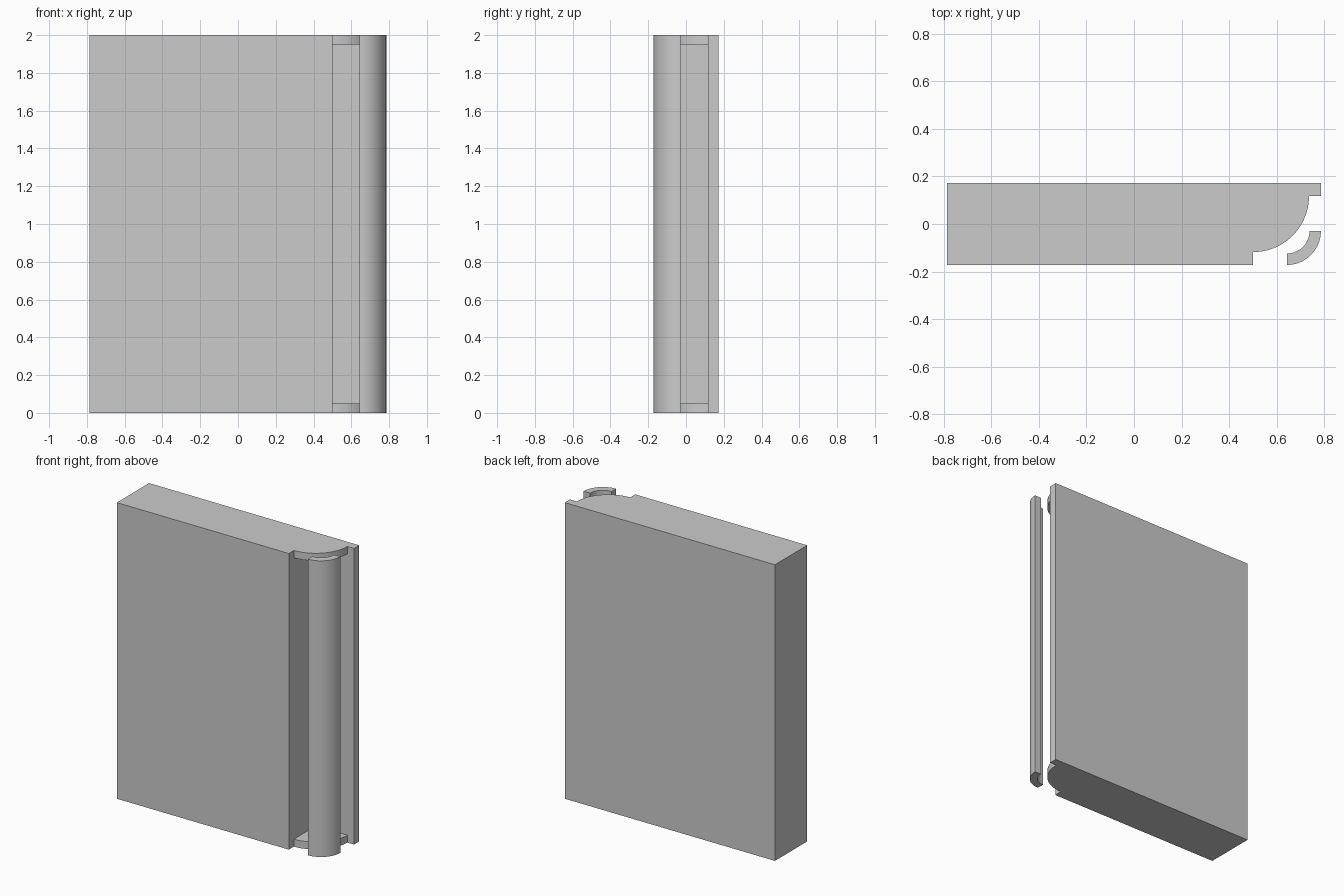
import bpy, bmesh, math

if "Cube" in bpy.data.objects:
    bpy.data.objects.remove(bpy.data.objects["Cube"])

HX, HY, H = 0.785, 0.172, 2.0
CAP = 0.05                      # thickness of the end plates
PX, PY = 0.5, 0.117             # inner corner of the recess
RX, RY = 0.235, 0.235           # end plate radii


def arc(cx, cy, rx, ry, n=24):
    """Quarter arc from the front point round to the right-hand point."""
    return [(cx + rx * math.sin(math.pi / 2 * i / n),
             cy - ry * math.cos(math.pi / 2 * i / n)) for i in range(n + 1)]


def face(bm, pts, z):
    bm.faces.new([bm.verts.new((x, y, z)) for x, y in pts])


def walls(bm, pts, z0, z1):
    for (ax, ay), (bx, by) in zip(pts, pts[1:] + pts[:1]):
        bm.faces.new([bm.verts.new(p) for p in
                      ((ax, ay, z0), (bx, by, z0), (bx, by, z1), (ax, ay, z1))])


def finish(bm, name):
    bmesh.ops.remove_doubles(bm, verts=bm.verts, dist=1e-5)
    bmesh.ops.dissolve_limit(bm, angle_limit=math.radians(0.5),
                             verts=bm.verts, edges=bm.edges)
    bmesh.ops.recalc_face_normals(bm, faces=bm.faces)
    me = bpy.data.meshes.new(name)
    bm.to_mesh(me)
    bm.free()
    ob = bpy.data.objects.new(name, me)
    bpy.context.collection.objects.link(ob)
    bpy.ops.object.select_all(action='DESELECT')
    ob.select_set(True)
    bpy.context.view_layer.objects.active = ob
    bpy.ops.object.shade_smooth_by_angle(angle=math.radians(30))
    return ob


# Panel: slab with a notched corner, closed at both ends by quarter-round plates
curve = arc(PX, PY, RX, RY)
head = [(-HX, -HY), (PX, -HY)]
tail = [(HX, PY), (HX, HY), (-HX, HY)]
full = head + curve + tail
notched = head + [curve[0], (PX, PY), curve[-1]] + tail
bm = bmesh.new()
walls(bm, full, 0, CAP)
walls(bm, notched, CAP, H - CAP)
walls(bm, full, H - CAP, H)
for z in (0, H):
    face(bm, full, z)
for z in (CAP, H - CAP):        # inner faces of the end plates
    face(bm, curve + [(PX, PY)], z)
finish(bm, "panel")

# Curved cover strip standing in front of the recess
R, T = 0.143, 0.048
cx, cy = HX - R, -HY + R
strip = arc(cx, cy, R, R) + arc(cx, cy, R - T, R - T)[::-1]
bm = bmesh.new()
walls(bm, strip, 0, H)
for z in (0, H):
    face(bm, strip, z)
finish(bm, "cover_strip")
